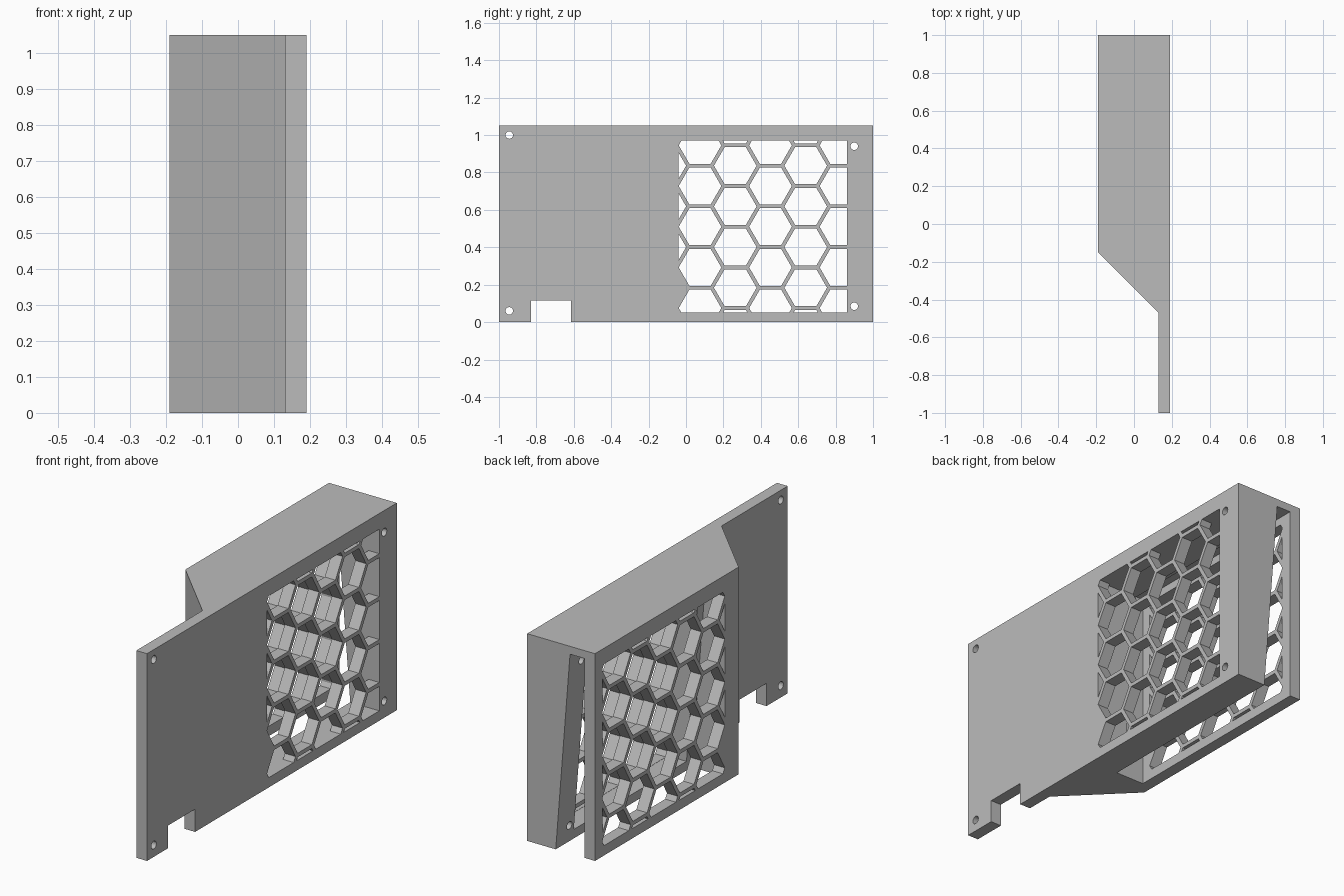
import bpy, bmesh, math
from mathutils import Vector

if "Cube" in bpy.data.objects:
    bpy.data.objects.remove(bpy.data.objects["Cube"], do_unlink=True)

HEIGHT = 1.05
HALF = 0.19        # half of the depth along x
WALL = 0.13        # inner face of both plates

grey = bpy.data.materials.new("light grey plastic")
grey.use_nodes = True
grey.diffuse_color = (0.5, 0.5, 0.5, 1)
grey.node_tree.nodes["Principled BSDF"].inputs["Base Color"].default_value = (0.5, 0.5, 0.5, 1)


def prisms(name, outlines, axis, start, end):
    """Extrude 2D outlines along one axis; the other two axes keep x, y, z order."""
    bm = bmesh.new()

    def place(p, depth):
        co = list(p)
        co.insert(axis, depth)
        return bm.verts.new(co)

    for outline in outlines:
        low = [place(p, start) for p in outline]
        high = [place(p, end) for p in outline]
        bm.faces.new(low)
        bm.faces.new(high)
        for i in range(len(low)):
            j = (i + 1) % len(low)
            bm.faces.new((low[i], low[j], high[j], high[i]))
    bmesh.ops.recalc_face_normals(bm, faces=bm.faces)
    mesh = bpy.data.meshes.new(name)
    bm.to_mesh(mesh)
    bm.free()
    mesh.materials.append(grey)
    obj = bpy.data.objects.new(name, mesh)
    bpy.context.collection.objects.link(obj)
    return obj


def cut(body, cutter):
    cutter.hide_render = True
    mod = body.modifiers.new(cutter.name, 'BOOLEAN')
    mod.operation = 'DIFFERENCE'
    mod.solver = 'EXACT'
    mod.object = cutter
    bpy.context.view_layer.objects.active = body
    bpy.ops.object.modifier_apply(modifier=mod.name)
    bpy.data.objects.remove(cutter, do_unlink=True)


def rect(a0, a1, b0, b1):
    return [(a0, b0), (a1, b0), (a1, b1), (a0, b1)]


def polygon(cy, cz, radius, sides):
    return [(cy + radius * math.cos(math.tau * i / sides),
             cz + radius * math.sin(math.tau * i / sides)) for i in range(sides)]


def clip(points, k, limit, sign):
    """Keep the part of a convex outline where sign * (p[k] - limit) <= 0."""
    result = []
    for i, p in enumerate(points):
        a, b = Vector(points[i - 1]), Vector(p)
        da, db = sign * (a[k] - limit), sign * (b[k] - limit)
        if (da > 0) != (db > 0):
            result.append(tuple(a.lerp(b, da / (da - db))))
        if db <= 0:
            result.append(tuple(b))
    return result


def honeycomb(y0, y1, z0, z1):
    """Hexagonal cells clipped to a rectangular window."""
    pitch = 0.2175
    cells = []
    for col in range(-1, 6):
        cy = 0.075 + col * pitch * math.sqrt(3) / 2
        for row in range(-3, 4):
            cz = 0.51 + (row + 0.5 * (col % 2)) * pitch
            if col == -1 and cz < 0.3:      # lower front corner stays solid
                continue
            cell = polygon(cy, cz, 0.114, 6)
            for k, limit, sign in ((0, y0, -1), (0, y1, 1), (1, z0, -1), (1, z1, 1)):
                cell = clip(cell, k, limit, sign)
            if len(cell) > 2:
                cells.append(cell)
    return cells


# Body: long mounting plate with a deep box and a sloped front
body = prisms("duct_body", [[(HALF, -1), (HALF, 1), (-HALF, 1), (-HALF, -0.15),
                             (WALL, -0.47), (WALL, -1)]], 2, 0, HEIGHT)

# Air chamber behind the grille
cut(body, prisms("chamber", [rect(-0.041, 0.861, 0.049, 0.971)], 0, -0.1, WALL))

# Tapered slot, open at the back and the bottom
cut(body, prisms("slot", [[(-WALL, -0.1), (0.038, -0.1), (-0.05, 1.01), (-WALL, 1.01)]],
                 1, -0.09, 1.1))

# Honeycomb grilles in both plates
cut(body, prisms("left_grille", honeycomb(-0.04, 0.86, 0.05, 0.97), 0, 0.12, 0.3))
cut(body, prisms("right_grille", honeycomb(-0.04, 0.94, 0.05, 0.97), 0, -0.3, -0.12))

# Screw holes and cable notch
holes = [(-0.945, 1.0), (-0.945, 0.06), (0.9, 0.94), (0.9, 0.085)]
cut(body, prisms("screw_holes", [polygon(y, z, 0.02, 24) for y, z in holes], 0, -0.12, 0.3))
cut(body, prisms("notch", [rect(-0.83, -0.615, -0.1, 0.115)], 0, 0.05, 0.3))
